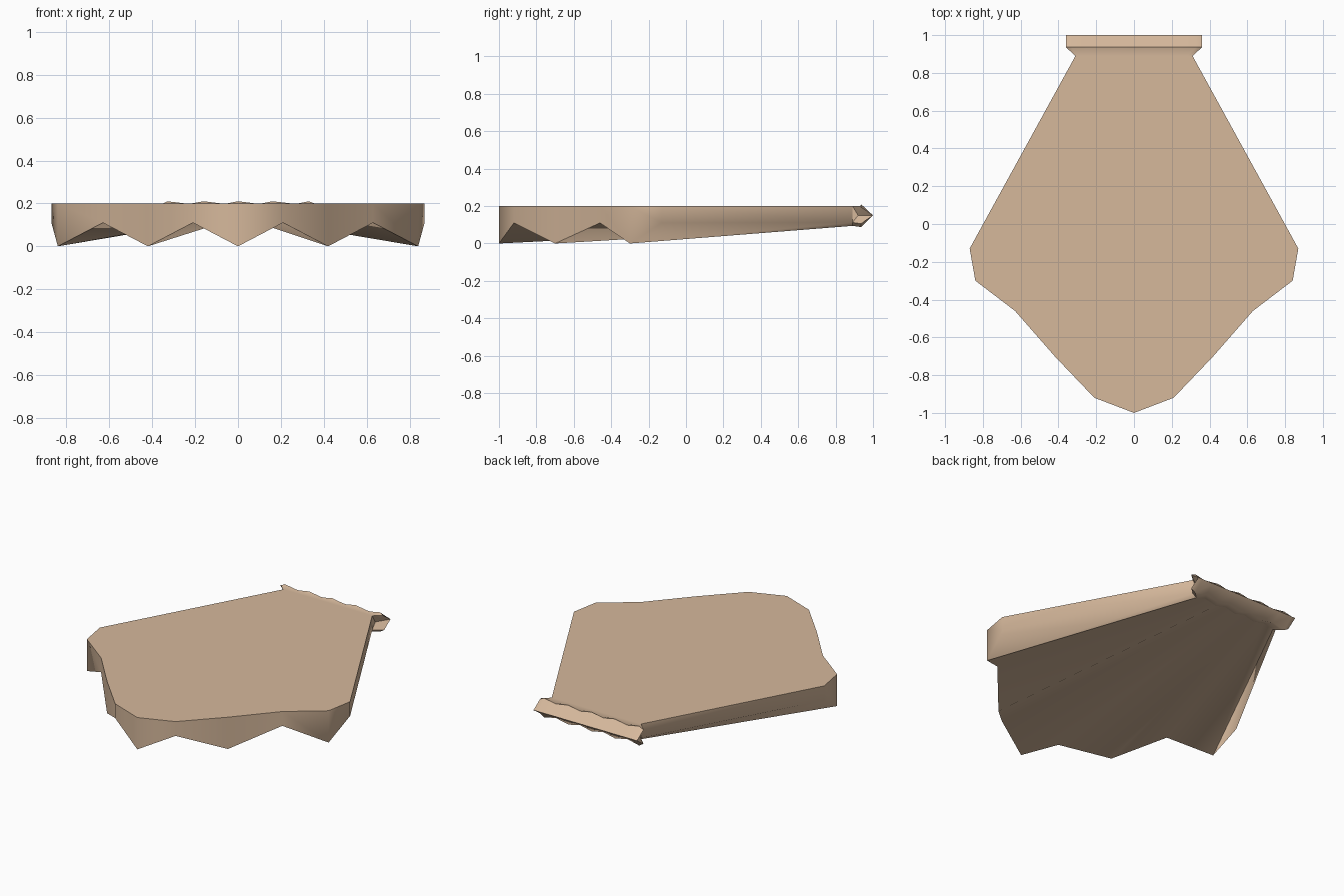
import bpy, bmesh, math

if "Cube" in bpy.data.objects:
    bpy.data.objects.remove(bpy.data.objects["Cube"])

tan = bpy.data.materials.new("shell_tan")
tan.diffuse_color = (0.67, 0.48, 0.33, 1)
tan.use_nodes = True
tan.node_tree.nodes["Principled BSDF"].inputs["Base Color"].default_value = tan.diffuse_color

TOP = 0.2
# half of the scalloped front rim: (x, y); even entries are ridges, odd are grooves
RIM = [(0, -1), (0.21, -0.92), (0.42, -0.70), (0.63, -0.46), (0.84, -0.30), (0.87, -0.13)]
# matching rib positions across the hinge lip
LIP_X = [0, 0.08, 0.16, 0.25, 0.33, 0.36]
NECK = 0.31 / 0.36
IDX = range(-5, 6)


def side(i):
    return -1 if i < 0 else 1


def wave(i, ridge, groove):
    return groove if i % 2 else ridge


def finish(bm, name, angle):
    bmesh.ops.recalc_face_normals(bm, faces=bm.faces[:])
    me = bpy.data.meshes.new(name)
    bm.to_mesh(me)
    bm.free()
    ob = bpy.data.objects.new(name, me)
    bpy.context.collection.objects.link(ob)
    me.materials.append(tan)
    bpy.ops.object.select_all(action='DESELECT')
    ob.select_set(True)
    bpy.context.view_layer.objects.active = ob
    bpy.ops.object.shade_smooth_by_angle(angle=math.radians(angle))


# Fan-shaped shell: flat top, zigzag rim, ribbed underside
bm = bmesh.new()
top, low, back = [], [], []
for i in IDX:
    x, y = RIM[abs(i)]
    x *= side(i)
    top.append(bm.verts.new((x, y, TOP)))
    low.append(bm.verts.new((x, y, wave(i, 0, 0.11))))
    back.append(bm.verts.new((side(i) * LIP_X[abs(i)] * NECK, 0.89, wave(i, 0.094, 0.112))))
bl = bm.verts.new((-0.31, 0.89, TOP))
br = bm.verts.new((0.31, 0.89, TOP))
bm.faces.new(top + [br, bl])
for k in range(10):
    bm.faces.new((top[k], top[k + 1], low[k + 1], low[k]))
    bm.faces.new((low[k], low[k + 1], back[k + 1], back[k]))
bm.faces.new((top[0], low[0], back[0], bl))
bm.faces.new((top[-1], low[-1], back[-1], br))
bm.faces.new(back + [br, bl])
finish(bm, "fan_shell", 60)

# Wavy hinge lip along the back edge
bm = bmesh.new()
rows = []
for i in IDX:
    x = side(i) * LIP_X[abs(i)]
    pts = [(x * NECK, 0.89, TOP),
           (x * 0.99, 0.932, TOP),
           (x, 0.936, wave(i, 0.21, 0.194)),
           (x, 1.0, 0.15),
           (x, 0.936, wave(i, 0.088, 0.106)),
           (x * NECK, 0.89, wave(i, 0.094, 0.112))]
    rows.append([bm.verts.new(p) for p in pts])
for a, b in zip(rows, rows[1:]):
    for k in range(6):
        n = (k + 1) % 6
        bm.faces.new((a[k], b[k], b[n], a[n]))
# hollowed end caps
for row, s in ((rows[0], -1), (rows[-1], 1)):
    c = bm.verts.new((s * 0.31, 0.92, 0.15))
    for k in range(6):
        bm.faces.new((row[k], row[(k + 1) % 6], c))
finish(bm, "hinge_lip", 50)
